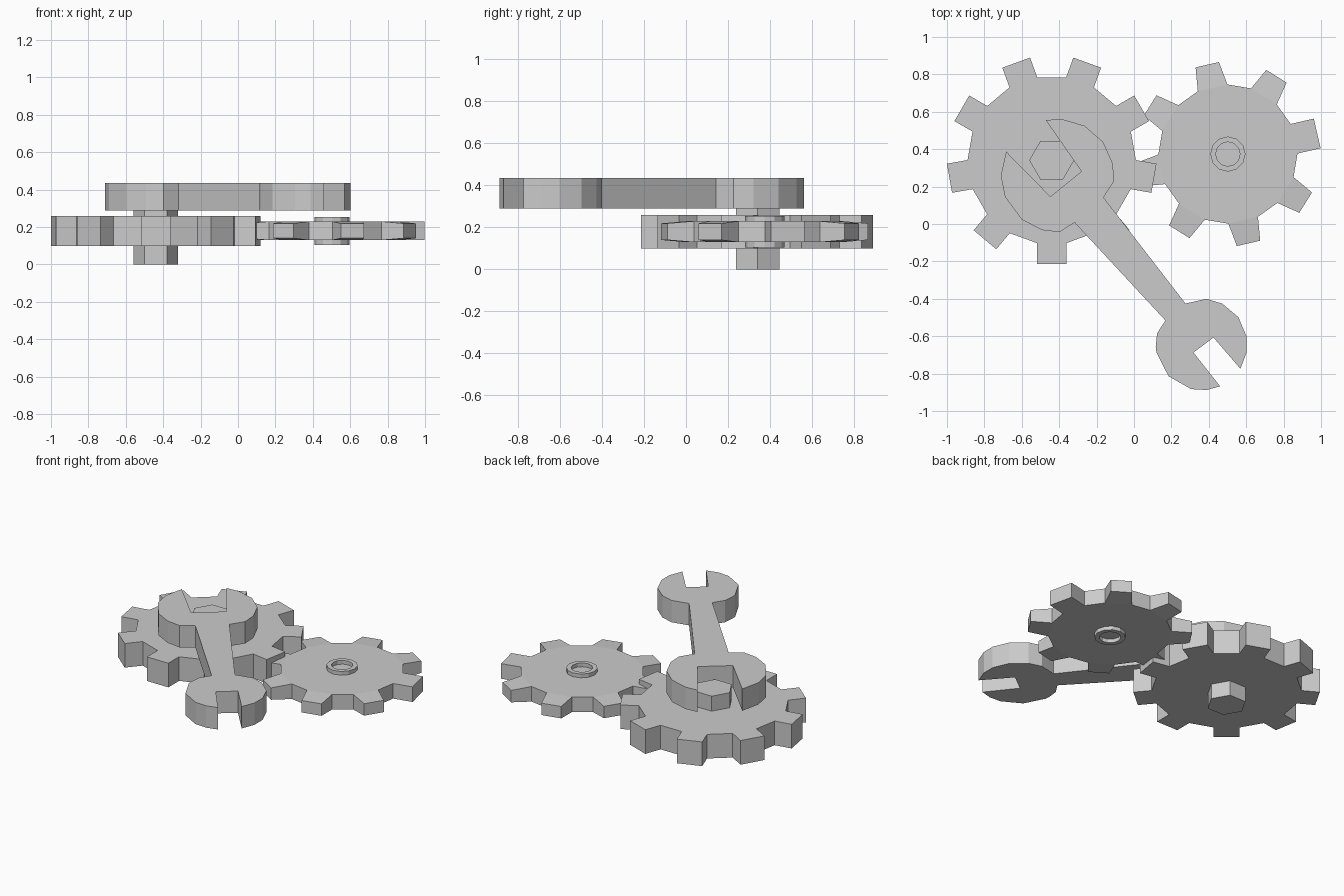
import bpy, bmesh, math
from math import cos, sin, radians
from mathutils import Vector

if "Cube" in bpy.data.objects:
    bpy.data.objects.remove(bpy.data.objects["Cube"])

steel = bpy.data.materials.new("steel_grey")
steel.diffuse_color = (0.6, 0.6, 0.6, 1)
steel.use_nodes = True
steel.node_tree.nodes["Principled BSDF"].inputs["Base Color"].default_value = steel.diffuse_color


def finish(bm, name):
    bmesh.ops.recalc_face_normals(bm, faces=bm.faces[:])
    mesh = bpy.data.meshes.new(name)
    bm.to_mesh(mesh)
    bm.free()
    mesh.materials.append(steel)
    obj = bpy.data.objects.new(name, mesh)
    bpy.context.collection.objects.link(obj)
    return obj


def arc(cx, cy, r, angles):
    return [(cx + r * cos(radians(a)), cy + r * sin(radians(a))) for a in angles]


def prism(points, z0, z1):
    """Extruded outline; returns the bmesh and its side faces in outline order."""
    bm = bmesh.new()
    low = [bm.verts.new((x, y, z0)) for x, y in points]
    high = [bm.verts.new((x, y, z1)) for x, y in points]
    bm.faces.new(low[::-1])
    bm.faces.new(high)
    n = len(points)
    sides = [bm.faces.new((low[i], low[(i + 1) % n], high[(i + 1) % n], high[i]))
             for i in range(n)]
    return bm, sides


def gear(name, cx, cy, root_r, half, teeth, start, z0, z1, length, taper, full=()):
    """Disc whose alternate side faces are pulled out into teeth."""
    step = 360 / teeth
    angles = [start + i * step + s * half for i in range(teeth) for s in (-1, 1)]
    bm, sides = prism(arc(cx, cy, root_r, angles), z0, z1)
    for i in range(teeth):
        a = radians(start + i * step)
        out = Vector((cos(a), sin(a), 0)) * length
        tip = bmesh.ops.extrude_discrete_faces(bm, faces=[sides[2 * i]])["faces"][0]
        mid = tip.calc_center_median()
        k = 1 if i in full else taper
        for v in tip.verts:
            v.co = mid + (v.co - mid) * k + out
    return finish(bm, name)


# Large gear with straight teeth, small gear with tapered teeth and one full one
gear("large_gear", -0.44, 0.341, 0.45, 10.1, 9, 30, 0.10, 0.26, 0.112, 1)
gear("small_gear", 0.502, 0.374, 0.372, 12.6, 8, 13, 0.13, 0.23, 0.127, 0.79, (0,))

# Hexagonal bolt through the large gear
bm, _ = prism(arc(-0.44, 0.341, 0.12, range(0, 360, 60)), 0.0, 0.36)
finish(bm, "hex_bolt")

# Raised hub ring on both faces of the small gear
bm = bmesh.new()
loops = []
for r, z in ((0.094, 0.105), (0.094, 0.255), (0.065, 0.255), (0.065, 0.105)):
    loops.append([bm.verts.new((x, y, z))
                  for x, y in arc(0.502, 0.374, r, range(0, 360, 30))])
for k in range(4):
    a, b = loops[k], loops[(k + 1) % 4]
    for i in range(12):
        j = (i + 1) % 12
        bm.faces.new((a[i], a[j], b[j], b[i]))
finish(bm, "hub_ring")

# Double open-ended wrench: large head, tapered handle, small head
big = (-0.409, 0.259, 0.303)
small = (0.361, -0.644, 0.245)
outline = arc(*big, (102, 86, 61.6, 36.5, 12, -6))
outline += [(-0.163, 0.142), (0.275, -0.425)]
outline += arc(*small, (84, 63, 36.4, 9.7, -10, -32))
outline += [(0.425, -0.607), (0.318, -0.687)]
outline += arc(*small, (-66, -83.7, -103, -136, -170, -177.6, -194))
outline += [(0.168, -0.516), (-0.318, 0.008)]
outline += arc(*big, (-88, -106, -129, -158, -180, -205))
outline += [(-0.447, 0.147), (-0.281, 0.281)]
bm, _ = prism(outline[::-1], 0.29, 0.435)
finish(bm, "wrench")
